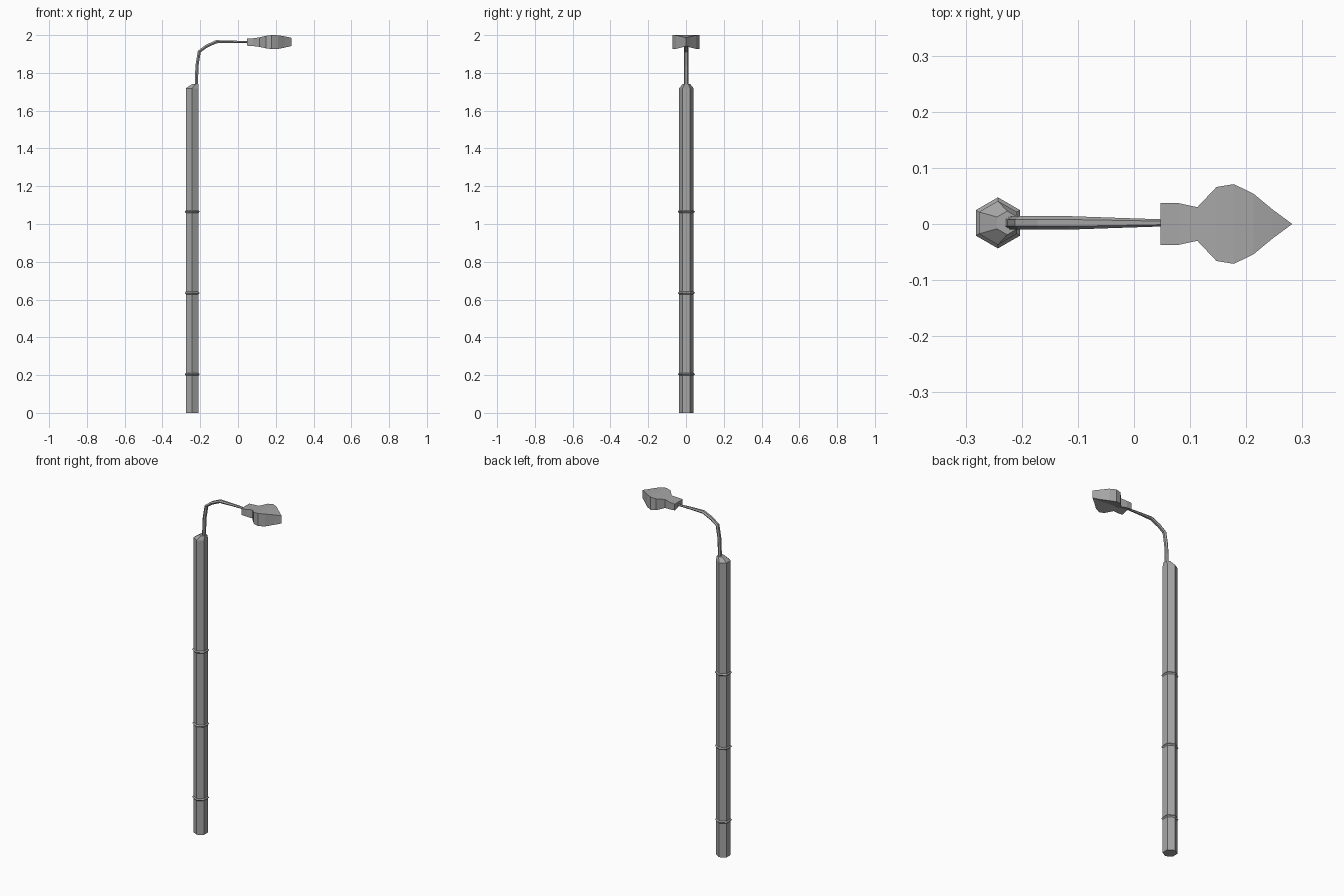
import bpy, bmesh, math
from mathutils import Vector

if "Cube" in bpy.data.objects:
    bpy.data.objects.remove(bpy.data.objects["Cube"])

PX, PY = -0.2425, 0.002   # pole axis

metal = bpy.data.materials.new("dark_grey_metal")
metal.diffuse_color = (0.38, 0.38, 0.38, 1)
metal.use_nodes = True
metal.node_tree.nodes["Principled BSDF"].inputs["Base Color"].default_value = metal.diffuse_color


def make_object(name, bm):
    bmesh.ops.recalc_face_normals(bm, faces=bm.faces)
    mesh = bpy.data.meshes.new(name)
    bm.to_mesh(mesh)
    bm.free()
    mesh.materials.append(metal)
    obj = bpy.data.objects.new(name, mesh)
    bpy.context.collection.objects.link(obj)
    return obj


def loft(name, rings):
    """Skin a list of equal-length point rings and cap both ends."""
    bm = bmesh.new()
    loops = [[bm.verts.new(p) for p in ring] for ring in rings]
    n = len(loops[0])
    for a, b in zip(loops, loops[1:]):
        for i in range(n):
            j = (i + 1) % n
            bm.faces.new((a[i], a[j], b[j], b[i]))
    bm.faces.new(loops[0])
    bm.faces.new(loops[-1])
    return make_object(name, bm)


def hexagon(cx, cy, z, r):
    return [(cx + r * math.cos(math.radians(30 + 60 * i)),
             cy + r * math.sin(math.radians(30 + 60 * i)), z) for i in range(6)]


# Hexagonal pole with an off-centre sloping cap
loft("pole", [hexagon(PX, PY, 0, 0.039), hexagon(PX, PY, 1.718, 0.039),
              hexagon(-0.226, PY, 1.740, 0.021)])

# Three thin raised bands
for k, z in enumerate((0.205, 0.635, 1.065)):
    loft(f"pole_band_{k + 1}", [hexagon(PX, PY, z + dz, r) for dz, r in
         ((-0.008, 0.038), (0, 0.0455), (0.008, 0.038))])

# Curved arm, tapering towards the lamp
path = [(-0.221, 1.73), (-0.217, 1.84), (-0.205, 1.913), (-0.168, 1.941),
        (-0.115, 1.965), (-0.03, 1.965), (0.06, 1.963)]
radii = [0.012, 0.012, 0.012, 0.012, 0.012, 0.009, 0.006]
rings = []
for i, (x, z) in enumerate(path):
    a, b = path[max(i - 1, 0)], path[min(i + 1, len(path) - 1)]
    t = Vector((b[0] - a[0], 0, b[1] - a[1])).normalized()
    side = Vector((0, 1, 0))
    up = side.cross(t)
    rings.append([Vector((x, 0.002, z)) + radii[i] *
                  (side * math.cos(math.radians(60 * k)) + up * 0.8 * math.sin(math.radians(60 * k)))
                  for k in range(6)])
loft("arm", rings)

# Lamp head: x, half width, bottom z, top z; the underside is grooved
stations = [(0.047, 0.037, 1.944, 1.981), (0.080, 0.037, 1.942, 1.983),
            (0.113, 0.030, 1.938, 1.988), (0.147, 0.066, 1.930, 1.996),
            (0.178, 0.071, 1.926, 2.000), (0.213, 0.054, 1.927, 1.999),
            (0.248, 0.025, 1.934, 1.993), (0.282, 0.0, 1.942, 1.986)]
bm = bmesh.new()
rows = [[bm.verts.new(p) for p in ((x, -w, top), (x, w, top), (x, w, low),
                                   (x, 0, low + 0.28 * w), (x, -w, low))]
        for x, w, low, top in stations]
for a, b in zip(rows, rows[1:]):
    for i in range(5):
        j = (i + 1) % 5
        bm.faces.new((a[i], a[j], b[j], b[i]))
bm.faces.new(rows[0])
bmesh.ops.remove_doubles(bm, verts=bm.verts, dist=0.0025)
make_object("lamp_head", bm)
